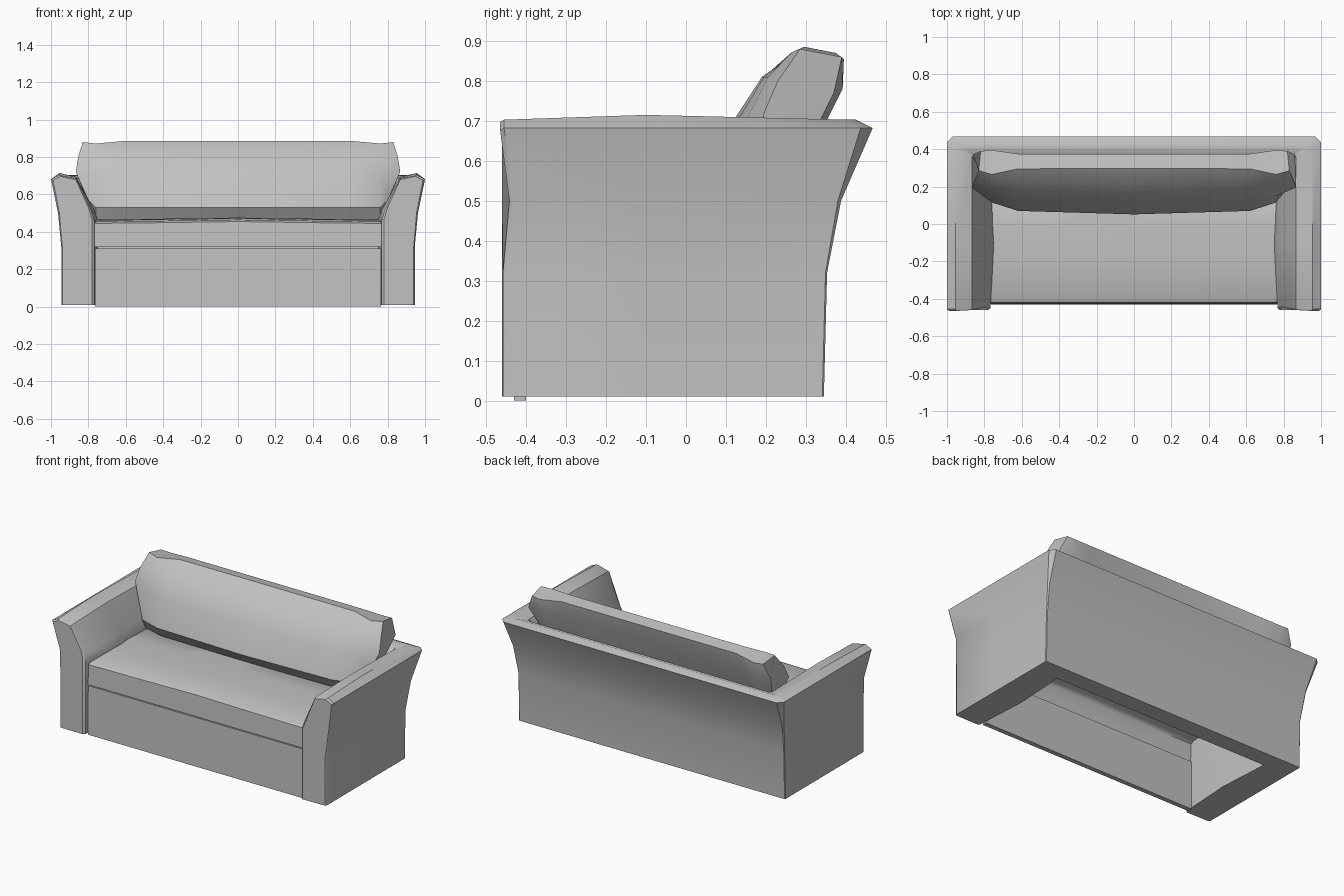
import bpy, bmesh, math

cube = bpy.data.objects.get("Cube")
if cube:
    bpy.data.objects.remove(cube, do_unlink=True)

fabric = bpy.data.materials.new("grey_fabric")
fabric.use_nodes = True
GREY = (0.54, 0.54, 0.54, 1)
fabric.diffuse_color = GREY
fabric.node_tree.nodes["Principled BSDF"].inputs["Base Color"].default_value = GREY


def loft(name, sections, angle=30):
    """Skin a row of closed sections and cap both ends."""
    bm = bmesh.new()
    rings = [[bm.verts.new(p) for p in s] for s in sections]
    n = len(rings[0])
    for a, b in zip(rings, rings[1:]):
        for i in range(n):
            j = (i + 1) % n
            bm.faces.new((a[i], a[j], b[j], b[i]))
    bm.faces.new(rings[0])
    bm.faces.new(rings[-1])
    bmesh.ops.recalc_face_normals(bm, faces=bm.faces)
    mesh = bpy.data.meshes.new(name)
    bm.to_mesh(mesh)
    bm.free()
    mesh.materials.append(fabric)
    obj = bpy.data.objects.new(name, mesh)
    bpy.context.collection.objects.link(obj)
    bpy.ops.object.select_all(action="DESELECT")
    bpy.context.view_layer.objects.active = obj
    obj.select_set(True)
    bpy.ops.object.shade_smooth_by_angle(angle=math.radians(angle))
    return obj


def mirrored(half):
    """Continue half a row of sections onto the other side."""
    return half + [[(-x, y, z) for x, y, z in s] for s in reversed(half)]


# Arms and back: one flared profile swept round a U
# (arm x, back y, front y, z, corner cut, crown along the arm, inward bulge)
profile = [
    (0.768, 0.235, -0.450, 0.010, 0.004, 0, 0.02),
    (0.768, 0.235, -0.450, 0.460, 0.004, 0, 0.02),
    (0.785, 0.255, -0.435, 0.520, 0.008, 0, 0.015),
    (0.865, 0.375, -0.450, 0.685, 0.015, 0.008, 0),
    (0.955, 0.425, -0.455, 0.703, 0.020, 0.012, 0),
    (1.000, 0.467, -0.455, 0.682, 0.030, 0.0, 0),
    (0.962, 0.388, -0.432, 0.500, 0.008, 0, 0),
    (0.945, 0.353, -0.448, 0.320, 0.004, 0, 0),
    (0.945, 0.345, -0.448, 0.010, 0.004, 0, 0),
]
cx = sum(p[0] for p in profile) / len(profile)
front_cap = [(x + (cx - x) * 0.1, f - 0.01, z - 0.006 * (z > 0.6))
             for x, y, f, z, c, h, b in profile]
front = [(x, f, z) for x, y, f, z, c, h, b in profile]
middle = [(x - b, -0.1, z + h) for x, y, f, z, c, h, b in profile]
corner_side = [(x, y - c, z) for x, y, f, z, c, h, b in profile]
corner_back = [(x - c, y, z) for x, y, f, z, c, h, b in profile]
loft("arms_and_back",
     mirrored([front_cap, front, middle, corner_side, corner_back]), 35)

# Front panel
panel = [(-0.43, 0), (-0.425, 0.312), (-0.4, 0.312), (-0.4, 0)]
loft("front_panel", [[(x, y, z) for y, z in panel] for x in (-0.765, 0.765)])

# Seat cushion: a thin shell, crowned along the middle and open below
seat_top = [(-0.425, 0.318), (-0.42, 0.445), (-0.4, 0.455), (-0.2, 0.462),
            (-0.02, 0.466), (0.245, 0.445)]
seat = seat_top + [(y + 0.015, z - 0.015 * (z > 0.4)) for y, z in reversed(seat_top)]


def seat_section(x, crown):
    return [(x, y, z + crown * (z > 0.43)) for y, z in seat]


loft("seat_cushion", [seat_section(x, c) for x, c in
                      ((-0.768, 0), (-0.4, 0.004), (0, 0.01), (0.4, 0.004), (0.768, 0))], 50)

# Back cushion: leaning, bulging sections that gather toward the ends
center = [(0.052, 0.53), (0.115, 0.695), (0.19, 0.81), (0.297, 0.885), (0.375, 0.87),
          (0.35, 0.78), (0.24, 0.5), (0.1, 0.465)]
gather = [(0.07, 0.53), (0.125, 0.695), (0.195, 0.81), (0.295, 0.885), (0.375, 0.87),
          (0.355, 0.78), (0.24, 0.5), (0.11, 0.465)]
corner = [(0.115, 0.53), (0.15, 0.7), (0.205, 0.81), (0.265, 0.872), (0.395, 0.855),
          (0.392, 0.78), (0.25, 0.5), (0.15, 0.465)]
end = [(0.17, 0.57), (0.195, 0.72), (0.23, 0.8), (0.285, 0.88), (0.39, 0.86),
       (0.37, 0.77), (0.26, 0.55), (0.19, 0.52)]
end_x = [0.8, 0.867, 0.855, 0.83, 0.82, 0.86, 0.8, 0.785]
tip = [(x, y, z) for x, (y, z) in zip(end_x, end)]
rows = [tip] + [[(x, y, z) for y, z in s]
                for x, s in ((0.76, corner), (0.62, gather), (0.02, center))]
loft("back_cushion", mirrored(rows), 35)
